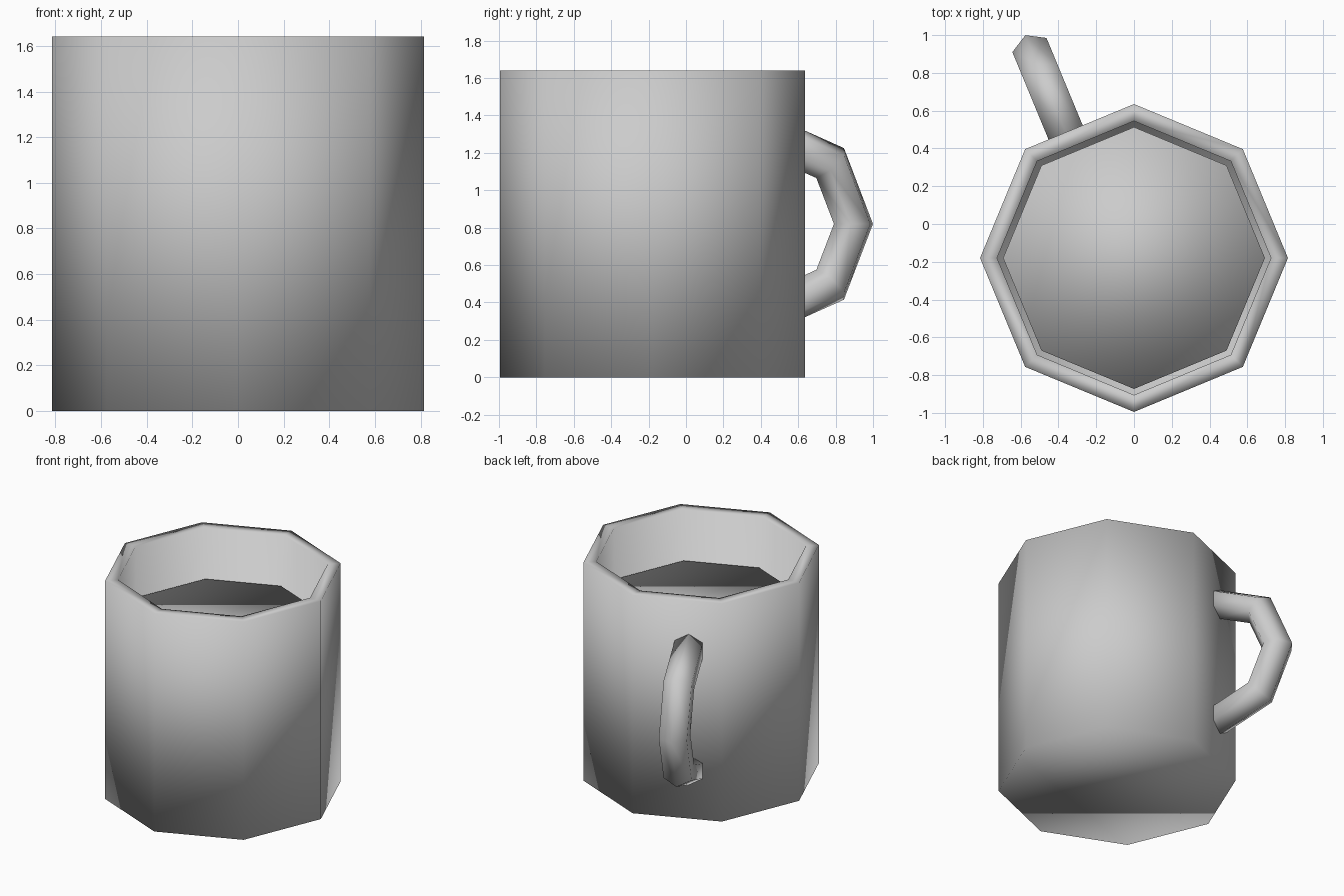
import bpy, bmesh
from math import pi, sin, cos, radians
from mathutils import Vector

if "Cube" in bpy.data.objects:
    bpy.data.objects.remove(bpy.data.objects["Cube"])

CENTRE = Vector((0, -0.18, 0))
HEIGHT = 1.64


def finish(name, bm):
    bmesh.ops.recalc_face_normals(bm, faces=bm.faces)
    for f in bm.faces:
        f.smooth = True
    mesh = bpy.data.meshes.new(name)
    bm.to_mesh(mesh)
    bm.free()
    obj = bpy.data.objects.new(name, mesh)
    bpy.context.collection.objects.link(obj)
    return obj


def skin(name, rings):
    """Closed skin through a list of vertex rings, capped at both ends."""
    bm = bmesh.new()
    loops = [[bm.verts.new(p) for p in ring] for ring in rings]
    n = len(loops[0])
    for a, b in zip(loops, loops[1:]):
        for i in range(n):
            j = (i + 1) % n
            bm.faces.new((a[i], a[j], b[j], b[i]))
    bm.faces.new(loops[0])
    bm.faces.new(loops[-1])
    return finish(name, bm)


def octagon(radius, z):
    return [CENTRE + Vector((radius * cos(i * pi / 4), radius * sin(i * pi / 4), z))
            for i in range(8)]


# Hollow eight-sided cup with a flat rim
skin("cup_body", [octagon(r, z) for r, z in
                  ((0.815, 0), (0.815, HEIGHT), (0.725, HEIGHT), (0.725, 0.09))])

# Drink inside the cup
skin("drink", [octagon(0.693, 0.11), octagon(0.693, 1.27)])

# Handle: half of an eight-segment ring with a six-sided section
out = Vector((cos(radians(112.5)), sin(radians(112.5)), 0))
side = Vector((out.y, -out.x, 0))
up = Vector((0, 0, 1))
hub = CENTRE + out * 0.737 - side * 0.08 + up * (HEIGHT / 2)
rings = []
for k in range(-2, 3):
    spoke = out * cos(k * pi / 4) + up * sin(k * pi / 4)
    rings.append([hub + spoke * (0.46 + 0.113 * cos(i * pi / 3))
                  + side * (0.113 * sin(i * pi / 3)) for i in range(6)])
skin("handle", rings)
